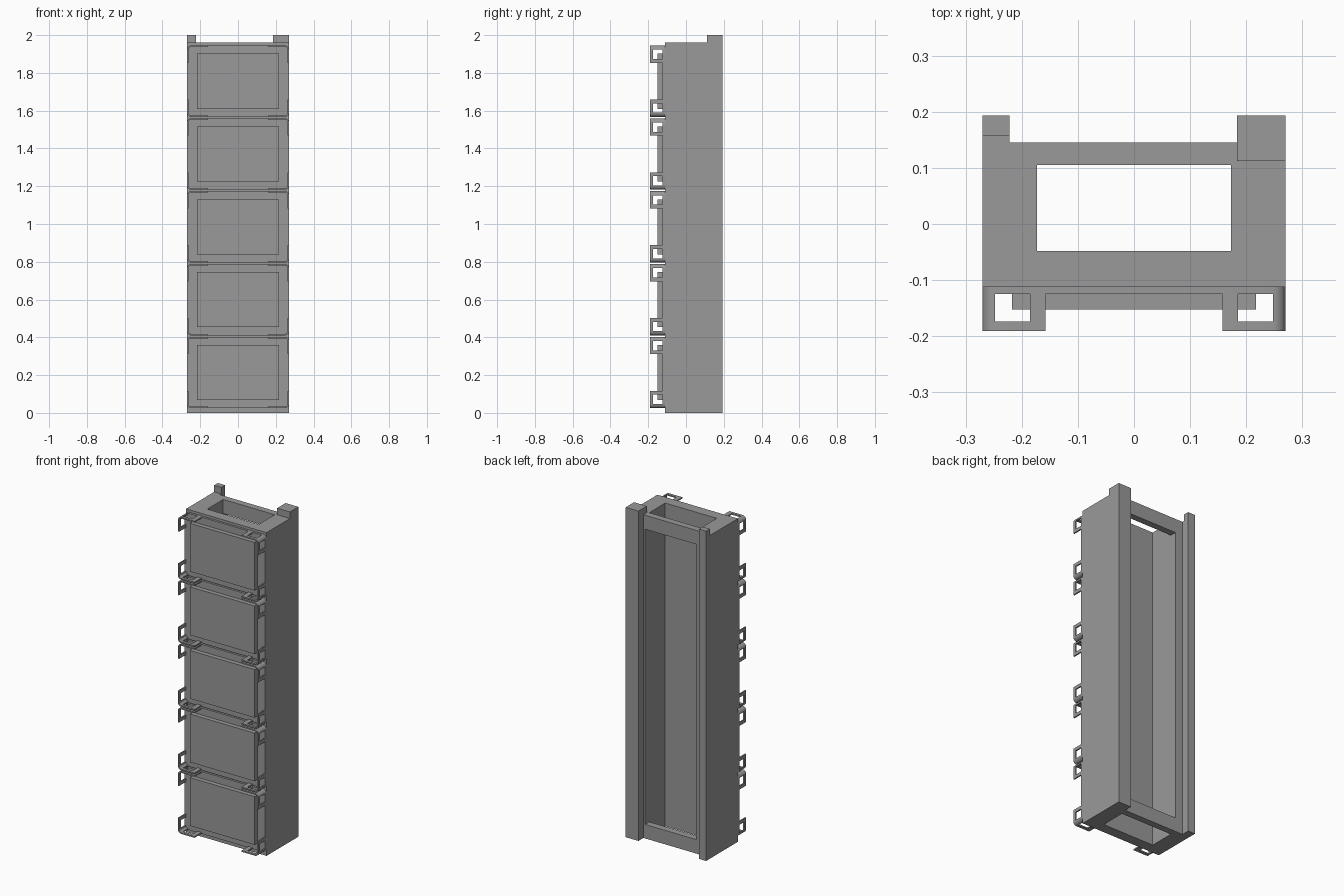
import bpy, bmesh, math

if "Cube" in bpy.data.objects:
    bpy.data.objects.remove(bpy.data.objects["Cube"])


def grey(name, v):
    m = bpy.data.materials.new(name)
    m.diffuse_color = (v, v, v, 1)
    m.use_nodes = True
    m.node_tree.nodes["Principled BSDF"].inputs["Base Color"].default_value = m.diffuse_color
    return m


PAINT = grey("dark_grey", 0.32)


def prism(bm, pts, axis, lo, hi):
    """Extrude a 2D outline along 'y' (pts are x,z) or 'z' (pts are x,y)."""
    def place(p, h):
        return (p[0], h, p[1]) if axis == 'y' else (p[0], p[1], h)
    a = [bm.verts.new(place(p, lo)) for p in pts]
    b = [bm.verts.new(place(p, hi)) for p in pts]
    faces = [bm.faces.new(a), bm.faces.new(b)]
    n = len(pts)
    for i in range(n):
        j = (i + 1) % n
        faces.append(bm.faces.new((a[i], a[j], b[j], b[i])))
    bmesh.ops.recalc_face_normals(bm, faces=faces)


def box(bm, x0, x1, y0, y1, z0, z1):
    prism(bm, [(x0, y0), (x1, y0), (x1, y1), (x0, y1)], 'z', z0, z1)


def finish(bm, name, smooth=False):
    me = bpy.data.meshes.new(name)
    bm.to_mesh(me)
    bm.free()
    me.materials.append(PAINT)
    ob = bpy.data.objects.new(name, me)
    bpy.context.collection.objects.link(ob)
    if smooth:
        bpy.ops.object.select_all(action='DESELECT')
        ob.select_set(True)
        bpy.context.view_layer.objects.active = ob
        bpy.ops.object.shade_smooth_by_angle(angle=math.radians(35))


W, FRONT, TOP = 0.27, -0.112, 1.96

# Cabinet walls: U-shaped plan with two rear posts
bm = bmesh.new()
prism(bm, [(-W, FRONT), (W, FRONT), (W, 0.193), (0.184, 0.193), (0.184, 0.145),
           (0.173, 0.145), (0.173, -0.048), (-0.173, -0.048), (-0.173, 0.145),
           (-0.222, 0.145), (-0.222, 0.193), (-W, 0.193)], 'z', 0, TOP)
finish(bm, "cabinet_walls")

# Back rails closing the top and bottom of the rear opening
for name, z0, z1 in (("back_rail_bottom", 0, 0.085), ("back_rail_top", 1.875, TOP)):
    bm = bmesh.new()
    box(bm, -0.173, 0.173, 0.105, 0.145, z0, z1)
    finish(bm, name)

# Raised post ends
for name, x0, x1, y0 in (("post_cap_left", -W, -0.222, 0.157),
                         ("post_cap_right", 0.184, W, 0.112)):
    bm = bmesh.new()
    box(bm, x0, x1, y0, 0.193, TOP, 2.0)
    finish(bm, name)

# Corner guard outline pieces, measured inward from the outer corner
T, R = 0.008, 0.022          # sheet thickness, corner radius
LX, LZ = 0.112, 0.092        # leg lengths


def arc(r):
    return [(R - r * math.cos(a), R - r * math.sin(a))
            for a in (i * math.pi / 12 for i in range(7))]


inner = arc(R - T)[::-1]
corner = arc(R) + inner
ell = arc(R) + [(LX, 0), (LX, T)] + inner + [(T, LZ), (0, LZ)]
end_x = [(LX - 0.027, 0), (LX, 0), (LX, T), (LX - 0.027, T)]
end_z = [(0, LZ - 0.02), (T, LZ - 0.02), (T, LZ), (0, LZ)]
Y_OUT, Y_IN, Y_PLATE = -0.191, -0.174, -0.125


def corner_guard(bm, sx, sz, z_corner):
    def put(pts, lo, hi):
        prism(bm, [(sx * (W - u), z_corner - sz * v) for u, v in pts], 'y', lo, hi)
    put(ell, Y_OUT, Y_IN)
    put(ell, Y_PLATE, FRONT)
    for piece in (corner, end_x, end_z):
        put(piece, Y_IN, Y_PLATE)


# Five stacked fronts, each with a plate, a raised panel and four guards
HEIGHT, PITCH = 0.378, 0.3855
for i in range(5):
    z0 = 0.025 + i * PITCH
    z1 = z0 + HEIGHT
    bm = bmesh.new()
    box(bm, -W + T, W - T, Y_PLATE, FRONT, z0 + T, z1 - T)
    # plate edges between the guards
    for za in (z0, z1 - T):
        box(bm, -W + LX, W - LX, Y_PLATE, FRONT, za, za + T)
    for xa in (-W, W - T):
        box(bm, xa, xa + T, Y_PLATE, FRONT, z0 + LZ, z1 - LZ)
    finish(bm, f"front_plate_{i + 1}")

    bm = bmesh.new()
    box(bm, -0.217, 0.217, -0.152, Y_PLATE, z0 + 0.043, z1 - 0.043)
    finish(bm, f"front_panel_{i + 1}")

    bm = bmesh.new()
    for sx in (-1, 1):
        corner_guard(bm, sx, 1, z1)
        corner_guard(bm, sx, -1, z0)
    finish(bm, f"corner_guards_{i + 1}", smooth=True)
